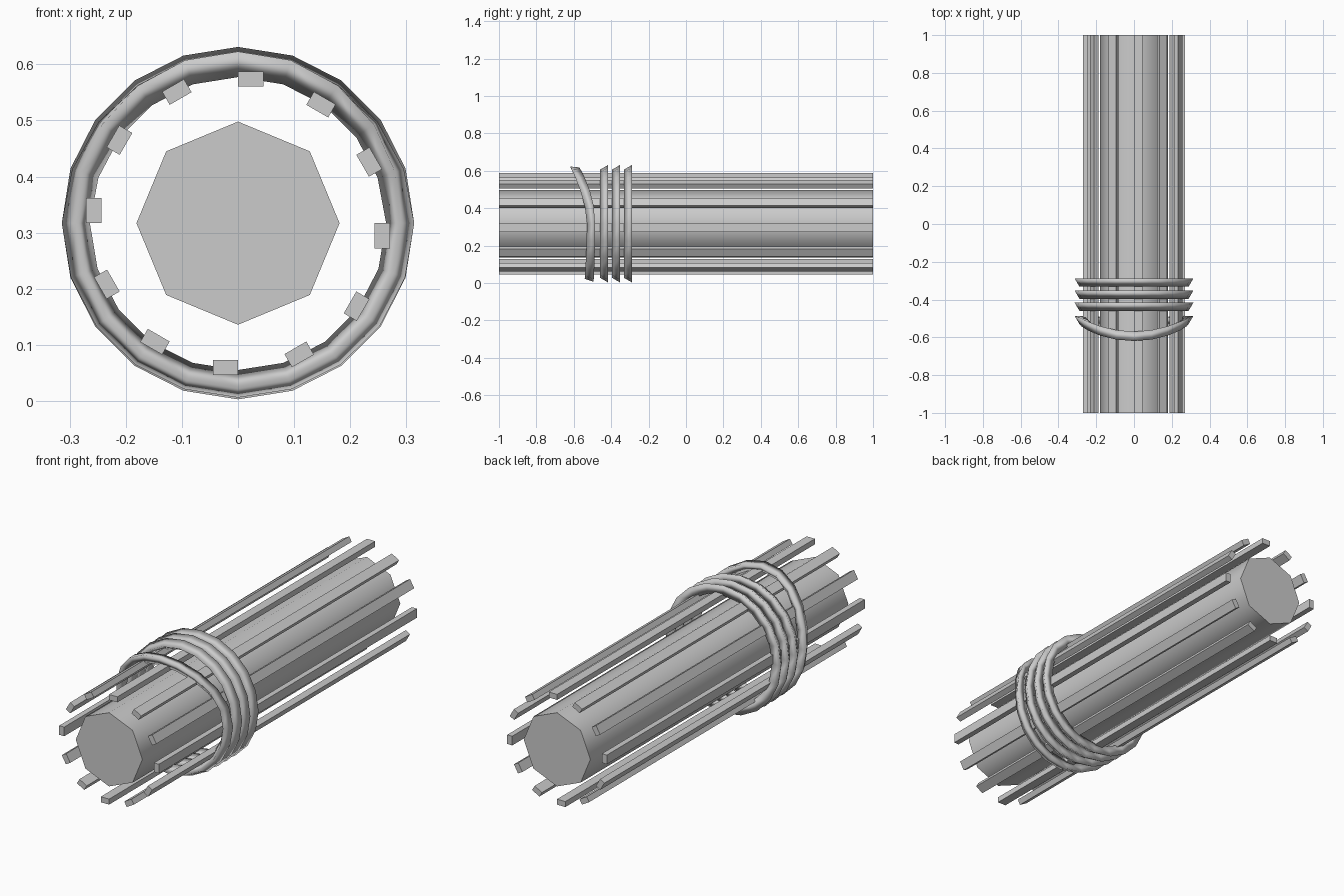
import bpy
import bmesh
from math import sin, cos, pi, radians
from mathutils import Matrix

CENTRE_Z = 0.317

old = bpy.data.objects.get("Cube")
if old:
    bpy.data.objects.remove(old, do_unlink=True)

grey = bpy.data.materials.new("plain_grey")
grey.use_nodes = True
grey.diffuse_color = (0.6, 0.6, 0.6, 1)
grey.node_tree.nodes["Principled BSDF"].inputs["Base Color"].default_value = (0.6, 0.6, 0.6, 1)


def add_object(name, bm, smooth_angle=None):
    bmesh.ops.recalc_face_normals(bm, faces=bm.faces)
    mesh = bpy.data.meshes.new(name)
    bm.to_mesh(mesh)
    bm.free()
    mesh.materials.append(grey)
    obj = bpy.data.objects.new(name, mesh)
    bpy.context.collection.objects.link(obj)
    obj.location.z = CENTRE_Z
    if smooth_angle:
        bpy.ops.object.select_all(action='DESELECT')
        obj.select_set(True)
        bpy.context.view_layer.objects.active = obj
        bpy.ops.object.shade_smooth_by_angle(angle=radians(smooth_angle))
    return obj


def wire_ring(name, path_y, twist, segments=20, radius=0.289, thickness=0.0289):
    """Sweep a three-sided section round the y axis."""
    bm = bmesh.new()
    loops = []
    for i in range(segments):
        a = 2 * pi * i / segments
        loop = []
        for k in range(3):
            b = radians(30 + 120 * k + twist(a))
            r = radius + thickness * cos(b)
            loop.append(bm.verts.new((r * cos(a), path_y(a) + thickness * sin(b), r * sin(a))))
        loops.append(loop)
    for i in range(segments):
        p, q = loops[i], loops[(i + 1) % segments]
        for k in range(3):
            n = (k + 1) % 3
            bm.faces.new((p[k], p[n], q[n], q[k]))
    return add_object(name, bm, 180)


# Eight-sided core
bm = bmesh.new()
bmesh.ops.create_cone(bm, cap_ends=True, segments=8, radius1=0.181, radius2=0.181, depth=2,
                      matrix=Matrix.Rotation(pi / 2, 4, 'X'))
add_object("core", bm, 50)

# Twelve bars around the core
for i in range(12):
    bm = bmesh.new()
    place = (Matrix.Rotation(i * pi / 6, 4, 'Y') @ Matrix.Translation((0.0225, 0, 0.257))
             @ Matrix.Diagonal((0.045, 2, 0.027, 1)))
    bmesh.ops.create_cube(bm, size=1, matrix=place)
    add_object(f"bar_{i + 1}", bm)

# Three straight wire rings
for i in range(3):
    y = -0.431 + 0.064 * i
    wire_ring(f"wire_ring_{i + 1}", lambda a: y, lambda a: 0)


# Loose ring, its upper half pulled forward
def loose_y(a):
    s = sin(a)
    return -0.501 - (0.095 if s > 0 else 0.012) * abs(s) ** 1.8


def loose_twist(a):
    s = sin(a)
    return (36 if s > 0 else 11) * abs(s)


wire_ring("loose_ring", loose_y, loose_twist)
